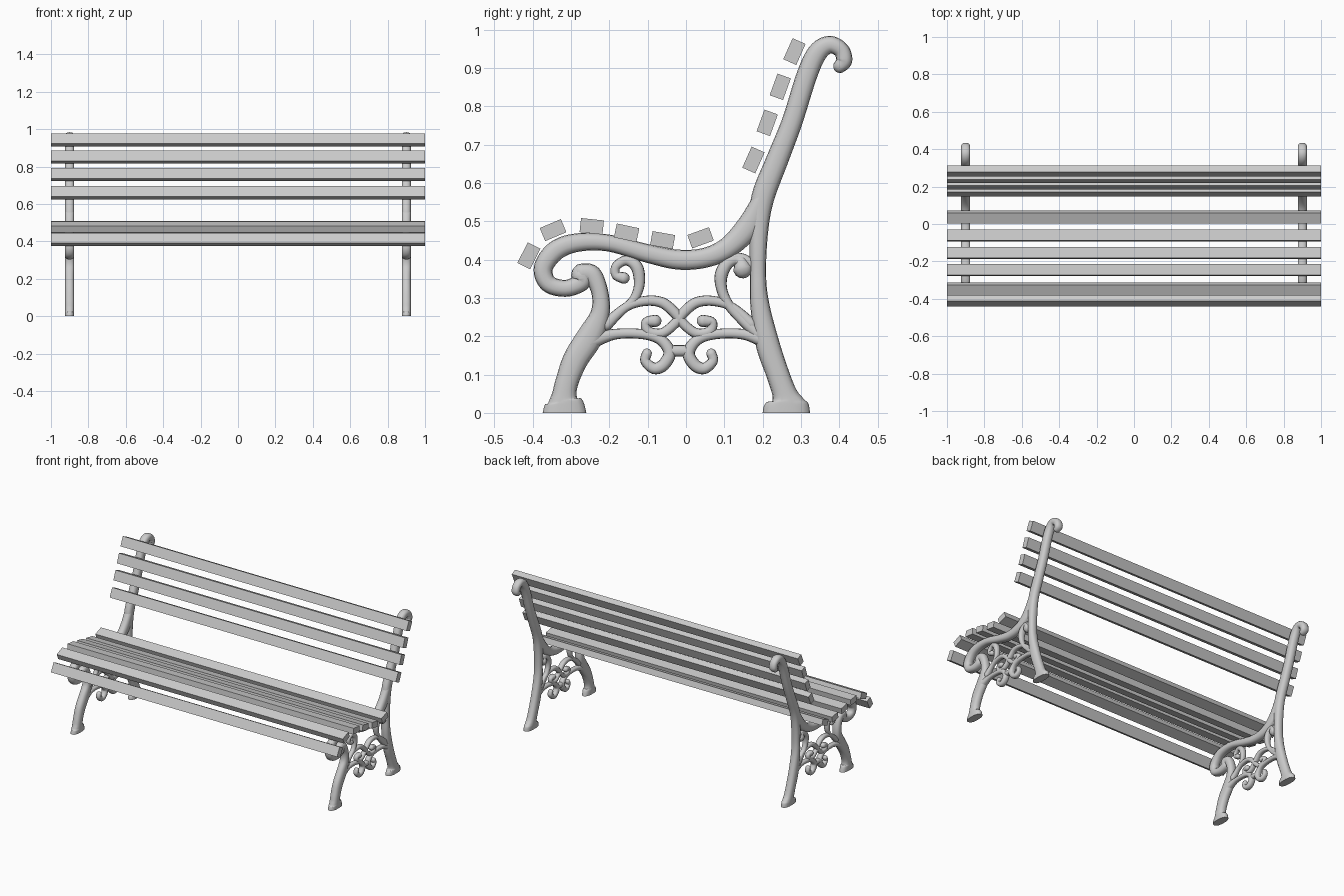
import bpy, bmesh, math
from mathutils import Vector, Matrix

if "Cube" in bpy.data.objects:
    bpy.data.objects.remove(bpy.data.objects["Cube"])

FRAME_X = 0.9
AXIS_Y = -0.018      # symmetry line of the lower scrollwork


def spline(pts, n=6):
    """Catmull-Rom through (y, z, half_width) points."""
    p = [Vector(q) for q in pts]
    p = [p[0]] + p + [p[-1]]
    out = []
    for i in range(1, len(p) - 2):
        a, b, c, d = p[i - 1:i + 3]
        for k in range(n):
            t = k / n
            out.append(0.5 * (2 * b + (c - a) * t + (2 * a - 5 * b + 4 * c - d) * t * t
                              + (3 * b - a - 3 * c + d) * t ** 3))
    out.append(p[-2])
    return out


def scroll(name, pts, max_t=0.025, flat_end=False, sides=14):
    """Cast-iron stroke of varying width, swept in the YZ plane, on both ends of the bench."""
    s = spline(pts)
    rings = []
    for i, q in enumerate(s):
        d = s[min(i + 1, len(s) - 1)] - s[max(i - 1, 0)]
        rings.append((q.x, q.y, q.z, Vector((d.x, d.y)).normalized(), 1.0))
    if flat_end:
        y, z, w, d, f = rings[-1]
        rings[-1] = (y, z, w, Vector((0, -1)), f)

    def cap(r, sign):
        y, z, w, d, _ = r
        return [(y + sign * d.x * w * math.sin(a), z + sign * d.y * w * math.sin(a), w, d, math.cos(a))
                for a in (0.5, 1.0, 1.4)]
    head = cap(rings[0], -1)[::-1]
    tail = [] if flat_end else cap(rings[-1], 1)
    bm = bmesh.new()
    loops = []
    for y, z, w, d, f in head + rings + tail:
        t = min(max_t, w * 1.15) * f
        loop = []
        for k in range(sides):
            a = 2 * math.pi * k / sides
            c, sn = math.cos(a), math.sin(a)
            c = math.copysign(abs(c) ** 0.8, c) * w * f
            sn = math.copysign(abs(sn) ** 0.8, sn) * t
            loop.append(bm.verts.new((FRAME_X + sn, y - d.y * c, z + d.x * c)))
        loops.append(loop)
    for a, b in zip(loops, loops[1:]):
        for k in range(sides):
            m = (k + 1) % sides
            bm.faces.new((a[k], a[m], b[m], b[k]))
    bm.faces.new(loops[0][::-1])
    bm.faces.new(loops[-1])
    bmesh.ops.recalc_face_normals(bm, faces=bm.faces)
    ob = finish(name, bm)
    for f in ob.data.polygons:
        f.use_smooth = len(f.vertices) == 4
    ob.modifiers.new("other_end", 'MIRROR').use_axis = (True, False, False)
    return ob


def finish(name, bm):
    me = bpy.data.meshes.new(name)
    bm.to_mesh(me)
    bm.free()
    ob = bpy.data.objects.new(name, me)
    bpy.context.collection.objects.link(ob)
    return ob


def slat(name, y, z, deg, length=0.06, thick=0.037):
    bm = bmesh.new()
    bmesh.ops.create_cube(bm, size=1, matrix=Matrix.Translation((0, y, z))
                          @ Matrix.Rotation(math.radians(deg), 4, 'X')
                          @ Matrix.Diagonal((2, length, thick, 1)))
    finish(name, bm)


# Slats
for i, (y, z, a) in enumerate([(-.41, .41, 63), (-.347, .477, 23), (-.246, .487, -6),
                               (-.155, .470, -12), (-.061, .451, -10), (.038, .457, 20)]):
    slat(f"seat_slat_{i + 1}", y, z, a)
for i, (y, z, a) in enumerate([(.176, .660, 66), (.212, .757, 70), (.246, .851, 70), (.283, .943, 66)]):
    slat(f"back_slat_{i + 1}", y, z, a)

# Back post with hooked top and rear foot
scroll("back_post", [(.402, .905, .018), (.413, .92, .021), (.405, .947, .021), (.375, .961, .023),
                     (.343, .94, .026), (.315, .88, .027), (.277, .76, .027), (.238, .66, .029),
                     (.2, .56, .03), (.19, .47, .024), (.188, .36, .021), (.193, .28, .025),
                     (.213, .18, .031), (.24, .1, .03), (.259, .045, .034), (.262, .025, .056),
                     (.262, 0, .062)], flat_end=True)

# Seat rail curling round at the front
scroll("seat_rail", [(.2, .57, .02), (.165, .49, .031), (.11, .432, .028), (.05, .405, .026),
                     (-.02, .4, .026), (-.1, .416, .024), (-.2, .443, .022), (-.28, .445, .024),
                     (-.338, .425, .026), (-.372, .38, .025), (-.36, .338, .023), (-.315, .325, .022),
                     (-.275, .34, .024), (-.272, .36, .028)])

# Front leg
scroll("front_leg", [(-.272, .365, .025), (-.245, .36, .025), (-.225, .315, .022), (-.224, .26, .025),
                     (-.25, .2, .034), (-.288, .14, .033), (-.311, .08, .03), (-.318, .042, .034),
                     (-.317, .025, .05), (-.317, 0, .057)], flat_end=True)

# Upper scrolls under the seat
scroll("front_upper_scroll", [(-.162, .352, .015), (-.183, .36, .012), (-.182, .383, .012),
                              (-.155, .398, .013), (-.128, .38, .016), (-.122, .335, .014),
                              (-.137, .295, .012), (-.17, .265, .012), (-.21, .23, .016)])
scroll("rear_upper_scroll", [(.148, .376, .025), (.138, .4, .015), (.11, .392, .016),
                             (.092, .36, .017), (.094, .32, .014), (.113, .28, .013),
                             (.145, .245, .014), (.19, .205, .018)])
scroll("rear_scroll_tie", [(.125, .405, .014), (.155, .4, .013), (.185, .37, .014)])

# Crossing scrollwork between the legs, mirrored front to rear
CROSS = [(-.19, .23, .016), (-.14, .275, .012), (-.09, .292, .013), (-.045, .288, .014),
         (-.012, .262, .014), (.012, .232, .013), (.045, .208, .013), (.08, .213, .013),
         (.086, .236, .013), (.062, .24, .016)]
LOWER = [(-.235, .185, .022), (-.17, .205, .014), (-.1, .206, .013), (-.05, .192, .014),
         (-.025, .158, .016), (-.04, .126, .016), (-.065, .116, .015), (-.088, .135, .013),
         (-.084, .155, .013)]
for side, s in (("front", 1), ("rear", -1)):
    for part, pts in (("cross_scroll", CROSS), ("lower_scroll", LOWER)):
        scroll(f"{side}_{part}", [(AXIS_Y + s * u, z, w) for u, z, w in pts])
scroll("scroll_link", [(AXIS_Y - .025, .162, .014), (AXIS_Y, .162, .015), (AXIS_Y + .025, .162, .014)])
